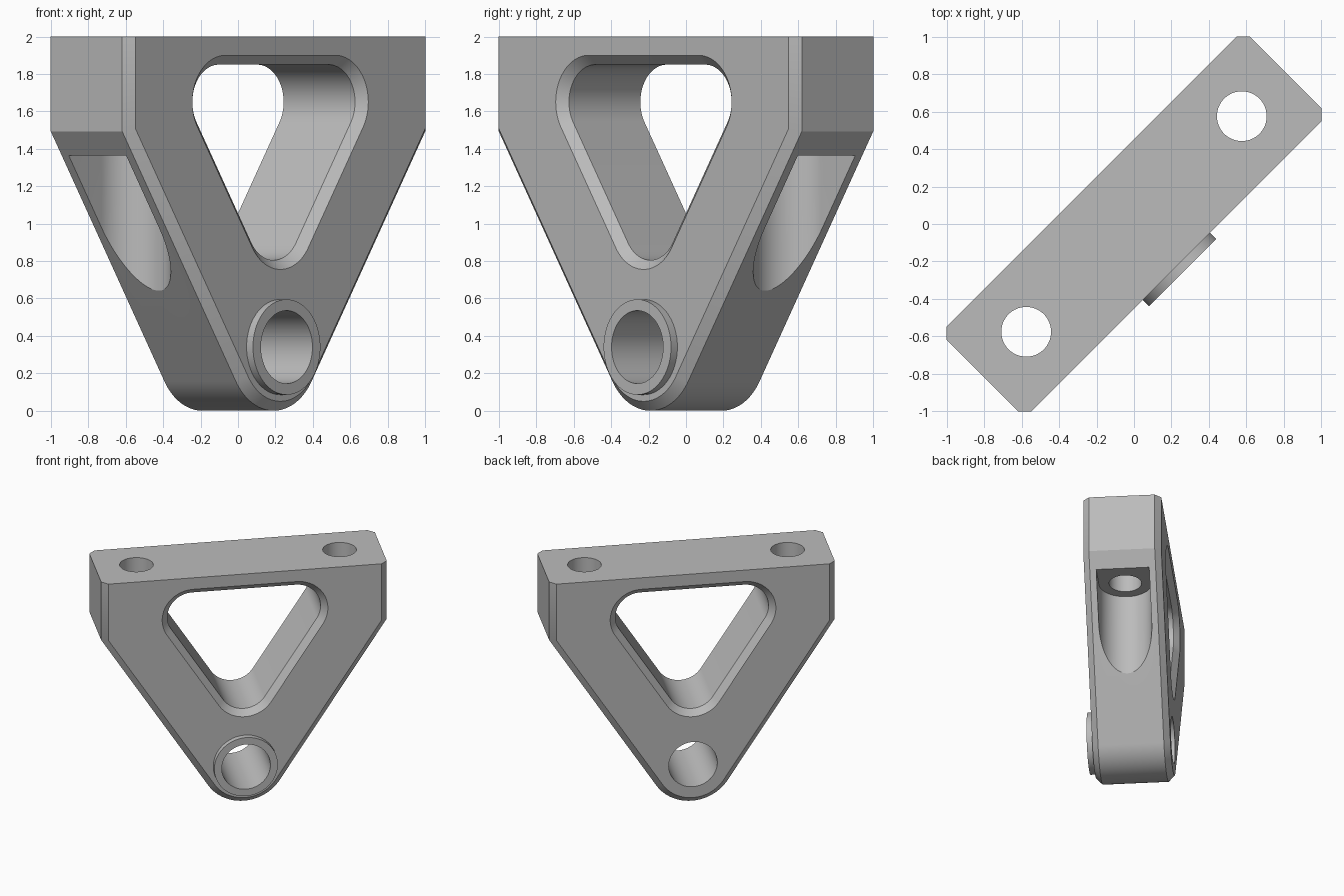
import bpy, bmesh
from math import sin, cos, pi, atan, sqrt

# Remove the default cube
cube = bpy.data.objects.get("Cube")
if cube:
    bpy.data.objects.remove(cube, do_unlink=True)

HALF_LEN, HALF_THICK, CHAMFER = 1.146, 0.32, 0.05
EYE_Z, EYE_R = 0.34, 0.34        # rounded lower end
SLOPE = 0.643                    # sideways run per unit height of the arms
TILT = atan(SLOPE)
BOLT_U = 0.815

grey = bpy.data.materials.new("satin_grey")
grey.use_nodes = True
grey.diffuse_color = (0.5, 0.5, 0.5, 1)
grey.node_tree.nodes["Principled BSDF"].inputs["Base Color"].default_value = (0.5, 0.5, 0.5, 1)


def arc(cx, cy, r, a0, a1, steps=32):
    return [(cx + r * cos(a0 + (a1 - a0) * i / steps),
             cy + r * sin(a0 + (a1 - a0) * i / steps)) for i in range(steps + 1)]


def circle(cx, cy, r, steps=64):
    return arc(cx, cy, r, 0, 2 * pi, steps)[:-1]


def loft(name, rings):
    """Closed solid through matching rings of 3D points."""
    bm = bmesh.new()
    loops = [[bm.verts.new(p) for p in ring] for ring in rings]
    n = len(loops[0])
    for a, b in zip(loops, loops[1:]):
        for i in range(n):
            j = (i + 1) % n
            bm.faces.new((a[i], a[j], b[j], b[i]))
    bm.faces.new(loops[0])
    bm.faces.new(loops[-1])
    bmesh.ops.recalc_face_normals(bm, faces=bm.faces)
    mesh = bpy.data.meshes.new(name)
    bm.to_mesh(mesh)
    bm.free()
    mesh.materials.append(grey)
    obj = bpy.data.objects.new(name, mesh)
    bpy.context.collection.objects.link(obj)
    return obj


def across(profile, y):
    return [(u, y, z) for u, z in profile]


def upright(profile, z):
    return [(u, y, z) for u, y in profile]


def combine(target, tool, operation):
    mod = target.modifiers.new(tool.name, "BOOLEAN")
    mod.operation, mod.object, mod.solver = operation, tool, "EXACT"
    bpy.context.view_layer.objects.active = target
    bpy.ops.object.modifier_apply(modifier=mod.name)
    bpy.data.objects.remove(tool, do_unlink=True)


def body_profile(inset):
    half, r = HALF_LEN - inset, EYE_R - inset
    kink = EYE_Z + (half - r * sqrt(1 + SLOPE ** 2)) / SLOPE
    lower = arc(0, EYE_Z, r, -TILT, TILT - pi, 48)
    return [(half, 2), (half, kink)] + lower + [(-half, kink), (-half, 2)]


def window_profile(grow):
    r, u, top, low = 0.2 + grow, 0.415, 1.65, 1.005
    return (arc(u, top, r, -TILT, pi / 2)
            + arc(-u, top, r, pi / 2, pi + TILT)
            + arc(0, low, r, pi + TILT, 2 * pi - TILT))


# Chamfered triangular body
inner = HALF_THICK - CHAMFER
bracket = loft("bracket", [across(body_profile(CHAMFER), -HALF_THICK),
                           across(body_profile(0), -inner),
                           across(body_profile(0), inner),
                           across(body_profile(CHAMFER), HALF_THICK)])

# Raised ring on the front face
ring = circle(0, EYE_Z, 0.255)
combine(bracket, loft("boss", [across(ring, -0.368), across(ring, -0.2)]), "UNION")

# Window with chamfered rims on both faces
rim = CHAMFER + 0.02
combine(bracket, loft("window_cutter", [across(window_profile(rim), -inner - rim),
                                        across(window_profile(0), -inner),
                                        across(window_profile(0), inner),
                                        across(window_profile(rim), inner + rim)]),
        "DIFFERENCE")

# Pivot bore
bore = circle(0, EYE_Z, 0.195)
combine(bracket, loft("bore_cutter", [across(bore, -0.6), across(bore, 0.6)]), "DIFFERENCE")

# Bolt holes and the scooped clearance slots beneath them
for side in (1, -1):
    hole = circle(side * BOLT_U, 0, 0.133)
    combine(bracket, loft("bolt_cutter", [upright(hole, 1.2), upright(hole, 2.2)]), "DIFFERENCE")
    scoop = arc(BOLT_U, 0, 0.217, pi / 2, 3 * pi / 2, 48) + [(1.4, -0.217), (1.4, 0.217)]
    scoop = [(side * u, y) for u, y in scoop]
    combine(bracket, loft("scoop_cutter", [upright(scoop, 0.4), upright(scoop, 1.365)]), "DIFFERENCE")

# Turn the bracket diagonally and smooth its curved walls
bpy.ops.object.select_all(action="DESELECT")
bracket.select_set(True)
bpy.context.view_layer.objects.active = bracket
bracket.rotation_euler.z = pi / 4
bpy.ops.object.shade_smooth_by_angle(angle=pi / 6)
